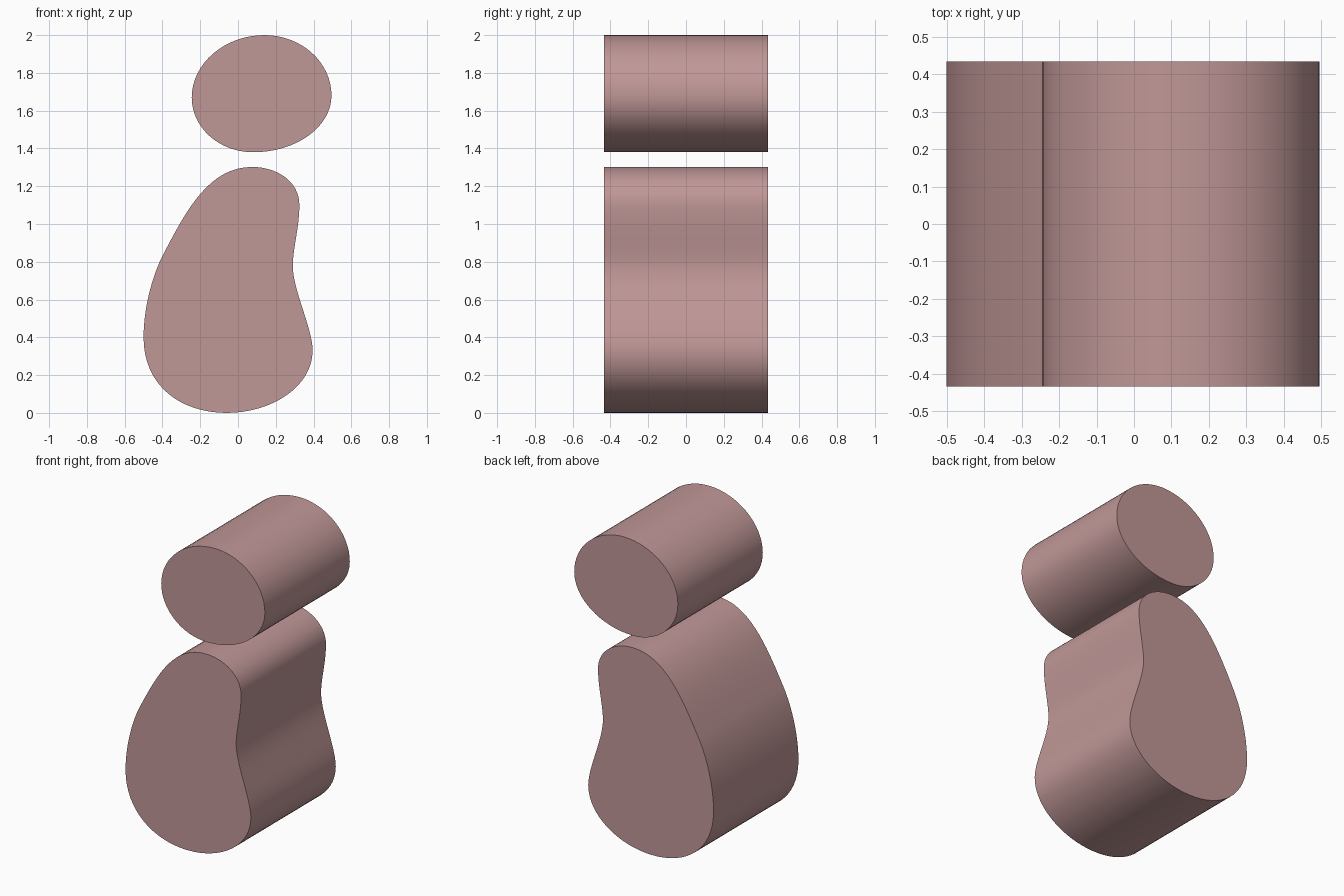
import bpy, bmesh
from mathutils import Vector
from mathutils.geometry import interpolate_bezier

if "Cube" in bpy.data.objects:
    bpy.data.objects.remove(bpy.data.objects["Cube"])

HALF_DEPTH = 0.433
STEPS = 16

mat = bpy.data.materials.new("dusty_pink")
mat.diffuse_color = (0.53, 0.31, 0.31, 1)
mat.use_nodes = True
mat.node_tree.nodes["Principled BSDF"].inputs["Base Color"].default_value = mat.diffuse_color


def extruded_outline(name, knots):
    """Closed Bezier outline in XZ, extruded along Y.
    Each knot is (incoming handle, point, outgoing handle)."""
    outline = []
    for a, b in zip(knots, knots[1:] + knots[:1]):
        seg = [Vector((x, 0, z)) for x, z in (a[1], a[2], b[0], b[1])]
        outline += interpolate_bezier(*seg, STEPS + 1)[:-1]
    bm = bmesh.new()
    front = bm.faces.new([bm.verts.new((p.x, -HALF_DEPTH, p.z)) for p in outline])
    ext = bmesh.ops.extrude_face_region(bm, geom=[front], use_keep_orig=True)
    moved = [v for v in ext["geom"] if isinstance(v, bmesh.types.BMVert)]
    bmesh.ops.translate(bm, verts=moved, vec=(0, 2 * HALF_DEPTH, 0))
    bmesh.ops.recalc_face_normals(bm, faces=bm.faces)
    mesh = bpy.data.meshes.new(name)
    bm.to_mesh(mesh)
    bm.free()
    obj = bpy.data.objects.new(name, mesh)
    mesh.materials.append(mat)
    bpy.context.collection.objects.link(obj)
    bpy.ops.object.select_all(action='DESELECT')
    obj.select_set(True)
    bpy.context.view_layer.objects.active = obj
    bpy.ops.object.shade_smooth_by_angle(angle=0.6)
    return obj


# Lower pear-shaped body, counter-clockwise from the bottom
extruded_outline("body", [
    ((-0.30, 0.00), (-0.06, 0.00), (0.18, 0.00)),
    ((0.395, 0.14), (0.395, 0.33), (0.395, 0.45)),
    ((0.285, 0.66), (0.29, 0.79), (0.295, 0.89)),
    ((0.325, 0.99), (0.325, 1.10), (0.325, 1.23)),
    ((0.20, 1.302), (0.075, 1.302), (-0.15, 1.302)),
    ((-0.27, 1.08), (-0.39, 0.85), (-0.46, 0.72)),
    ((-0.50, 0.54), (-0.50, 0.40), (-0.50, 0.14)),
])

# Upper rounded head
extruded_outline("head", [
    ((-0.10, 1.38), (0.08, 1.38), (0.31, 1.38)),
    ((0.495, 1.515), (0.495, 1.68), (0.495, 1.857)),
    ((0.335, 2.00), (0.14, 2.00), (-0.07, 2.00)),
    ((-0.245, 1.85), (-0.245, 1.67), (-0.245, 1.51)),
])
